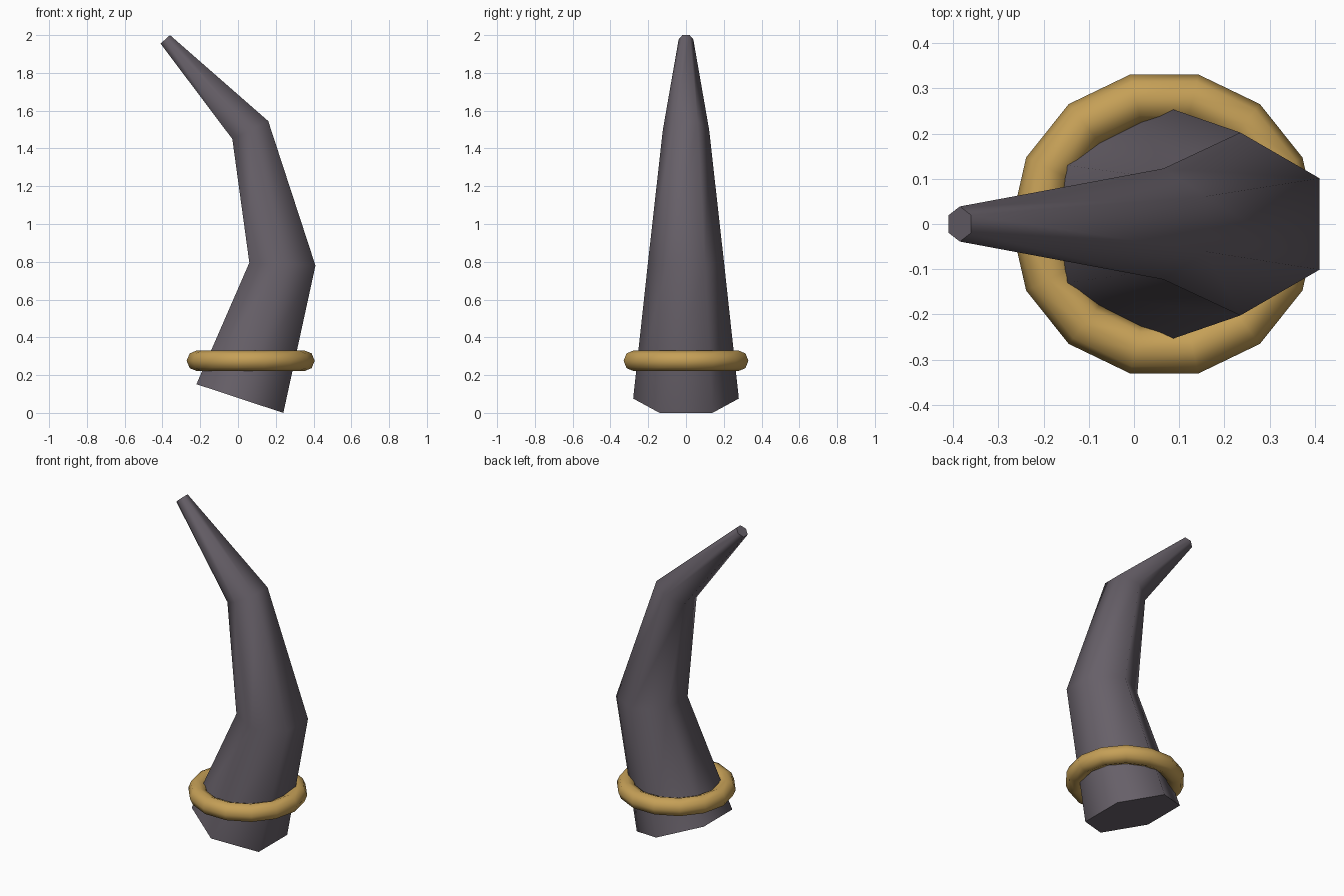
import bpy, bmesh
from math import sin, cos, pi, radians
from mathutils import Vector

cube = bpy.data.objects.get("Cube")
if cube:
    bpy.data.objects.remove(cube)


def material(name, colour):
    m = bpy.data.materials.new(name)
    m.use_nodes = True
    m.diffuse_color = (*colour, 1)
    m.node_tree.nodes["Principled BSDF"].inputs["Base Color"].default_value = (*colour, 1)
    return m


def smooth(obj, degrees):
    bpy.ops.object.select_all(action='DESELECT')
    bpy.context.view_layer.objects.active = obj
    obj.select_set(True)
    bpy.ops.object.shade_smooth_by_angle(angle=radians(degrees))


# Horn: regular hexagons along a bent path, each given by its
# inner and outer edge in the x-z plane
SIDES = 6
sections = [((-0.22, 0.152), (0.24, 0.0)),
            ((0.06, 0.795), (0.41, 0.78)),
            ((-0.03, 1.45), (0.16, 1.545)),
            ((-0.41, 1.955), (-0.36, 2.0))]
bm = bmesh.new()
rings = []
for (xa, za), (xb, zb) in sections:
    a, b = Vector((xa, 0, za)), Vector((xb, 0, zb))
    radius = (b - a).length / 2 / cos(pi / SIDES)
    across = (b - a).normalized()
    ring = []
    for k in range(SIDES):
        t = (k + 0.5) * 2 * pi / SIDES
        offset = across * cos(t) + Vector((0, 1, 0)) * sin(t)
        ring.append(bm.verts.new((a + b) / 2 + offset * radius))
    rings.append(ring)
for low, high in zip(rings, rings[1:]):
    for k in range(SIDES):
        n = (k + 1) % SIDES
        bm.faces.new((low[k], low[n], high[n], high[k]))
bm.faces.new(rings[0][::-1])
bm.faces.new(rings[-1])
bmesh.ops.recalc_face_normals(bm, faces=bm.faces)
mesh = bpy.data.meshes.new("horn")
bm.to_mesh(mesh)
bm.free()
horn = bpy.data.objects.new("horn", mesh)
bpy.context.collection.objects.link(horn)
mesh.materials.append(material("dark horn grey", (0.135, 0.117, 0.14)))
smooth(horn, 65)

# Gold band around the base
bpy.ops.mesh.primitive_torus_add(major_segments=14, minor_segments=8,
                                 major_radius=0.284, minor_radius=0.055,
                                 location=(0.067, 0, 0.276))
band = bpy.context.object
band.name = "gold_band"
band.data.materials.append(material("gold", (0.56, 0.35, 0.095)))
smooth(band, 65)
